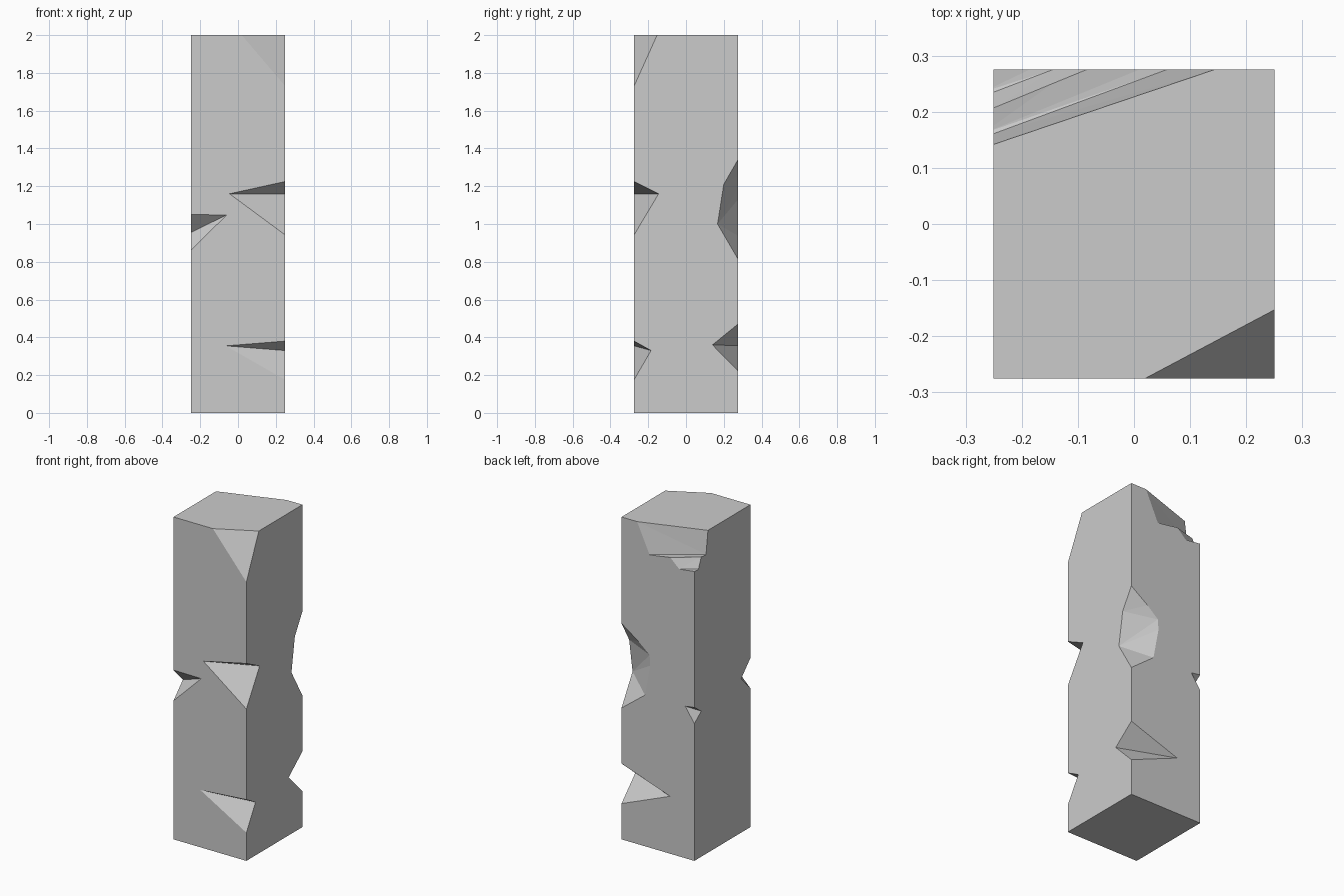
import bpy, bmesh

if "Cube" in bpy.data.objects:
    bpy.data.objects.remove(bpy.data.objects["Cube"])

HX, HY, H = 0.25, 0.275, 2.0   # half width, half depth, height
PUSH = 0.02                    # how far cutters stick out of the block


def new_object(name, bm):
    bmesh.ops.recalc_face_normals(bm, faces=bm.faces)
    mesh = bpy.data.meshes.new(name)
    bm.to_mesh(mesh)
    bm.free()
    obj = bpy.data.objects.new(name, mesh)
    bpy.context.collection.objects.link(obj)
    return obj


def outward(p):
    """Copy of a surface point pushed off every block face it lies on."""
    def shift(v, lim):
        return v + PUSH * (1 if v > 0 else -1) if abs(abs(v) - lim) < 1e-5 else v
    return shift(p[0], HX), shift(p[1], HY), p[2] + PUSH if p[2] >= H else p[2]


def chip(block, points):
    """Break a convex chunk, given by its corner points, off the block."""
    bm = bmesh.new()
    for p in points:
        bm.verts.new(p)
        bm.verts.new(outward(p))
    res = bmesh.ops.convex_hull(bm, input=bm.verts)
    junk = {g for g in res["geom_interior"] + res["geom_unused"]
            if isinstance(g, bmesh.types.BMVert)}
    bmesh.ops.delete(bm, geom=list(junk), context='VERTS')
    cutter = new_object("chip_cutter", bm)
    cutter.hide_render = True
    mod = block.modifiers.new("chip", 'BOOLEAN')
    mod.operation, mod.solver, mod.object = 'DIFFERENCE', 'EXACT', cutter
    bpy.context.view_layer.objects.active = block
    bpy.ops.object.modifier_apply(modifier=mod.name)
    bpy.data.objects.remove(cutter)


def edge_notch(block, sx, sy, a, b, top, bottom):
    """Two-faced notch on a vertical edge: a=(x,z) on the y face, b=(y,z) on the x face."""
    chip(block, [(a[0], sy * HY, a[1]), (sx * HX, b[0], b[1]),
                 (sx * HX, sy * HY, top), (sx * HX, sy * HY, bottom)])


# Pillar block
bm = bmesh.new()
bmesh.ops.create_cube(bm, size=1)
for v in bm.verts:
    v.co = (v.co.x * 2 * HX, v.co.y * 2 * HY, (v.co.z + 0.5) * H)
pillar = new_object("stone_pillar", bm)

# Simple notches on the four edges
edge_notch(pillar, 1, -1, (-0.045, 1.16), (-0.145, 1.16), 1.225, 0.942)
edge_notch(pillar, 1, -1, (-0.065, 0.355), (-0.185, 0.33), 0.38, 0.175)
edge_notch(pillar, -1, -1, (-0.06, 1.048), (-0.184, 0.955), 1.05, 0.86)
edge_notch(pillar, -1, 1, (-0.187, 0.943), (0.207, 0.903), 0.952, 0.852)
edge_notch(pillar, 1, 1, (-0.083, 0.356), (0.14, 0.36), 0.47, 0.222)

# Top front right corner
chip(pillar, [(0.02, -HY, H), (HX, -0.153, H), (HX, -HY, 1.73), (HX, -HY, H)])

# Large faceted chip on the back right edge
chip(pillar, [(HX, HY, 1.34), (HX, 0.2, 1.21), (HX, 0.167, 1.0), (HX, HY, 0.815),
              (0.132, HY, 1.258), (0.057, HY, 1.195), (0.053, HY, 1.13), (0.089, HY, 0.938)])

# Stepped break at the top back left corner: upper step, then lower step
ledge = [(-0.083, HY, 1.84), (-HX, 0.205, 1.865)]
chip(pillar, [(0.143, HY, H), (-HX, 0.142, H), (0.058, HY, 1.817), (-HX, 0.161, 1.858),
              (-HX, HY, 1.875), (-HX, HY, H)] + ledge)
chip(pillar, ledge + [(-0.145, HY, 1.783), (-HX, 0.235, 1.795),
                      (-HX, HY, 1.80), (-HX, HY, 1.9)])
